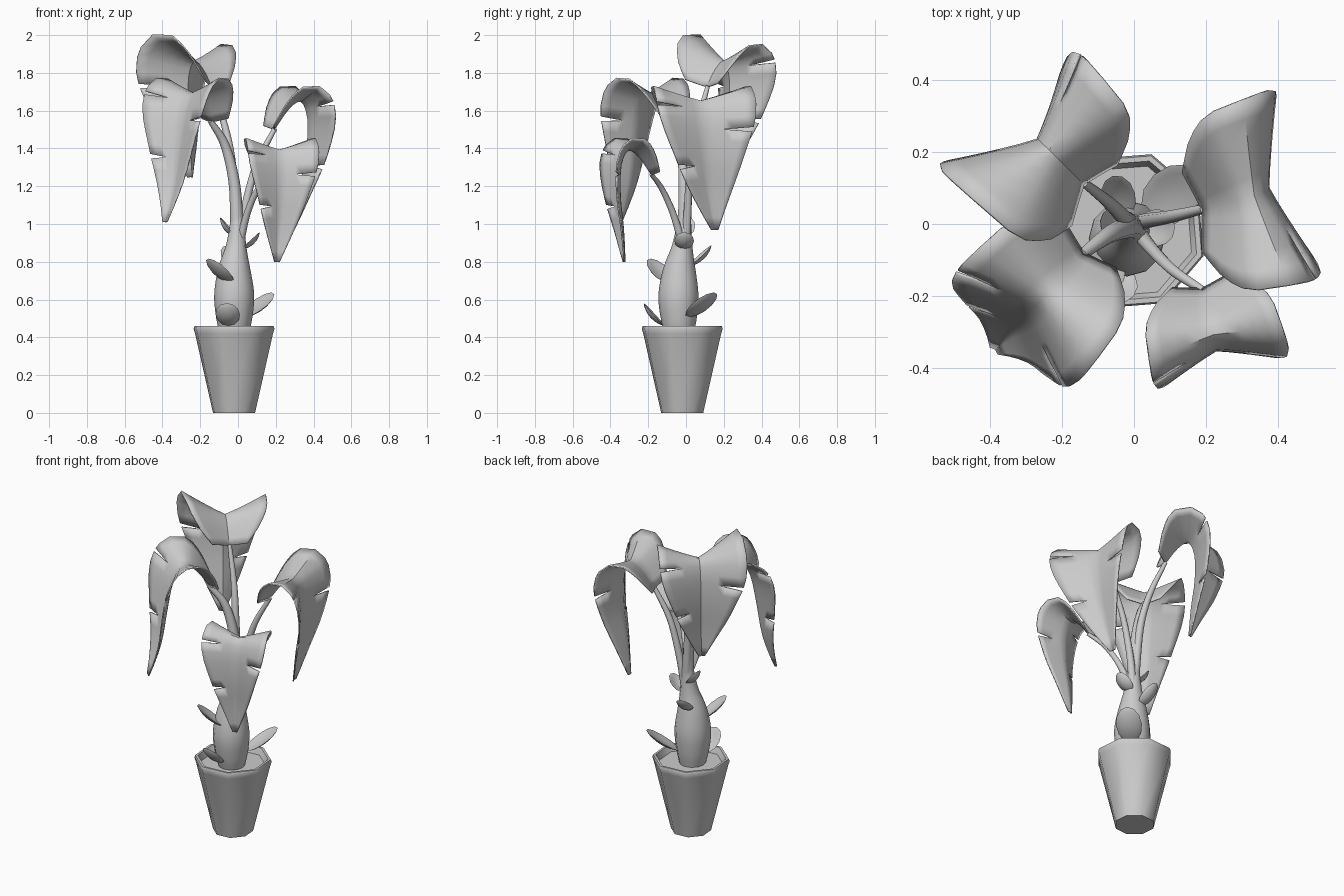
import bpy, bmesh
from math import sin, cos, radians, pi
from mathutils import Vector

cube = bpy.data.objects.get("Cube")
if cube:
    bpy.data.objects.remove(cube)

grey = bpy.data.materials.new("plain_grey")
grey.use_nodes = True
grey.diffuse_color = (0.6, 0.6, 0.6, 1)
grey.node_tree.nodes["Principled BSDF"].inputs["Base Color"].default_value = (0.6, 0.6, 0.6, 1)


def finish(name, bm, angle=50):
    mesh = bpy.data.meshes.new(name)
    bm.to_mesh(mesh)
    bm.free()
    mesh.materials.append(grey)
    ob = bpy.data.objects.new(name, mesh)
    bpy.context.collection.objects.link(ob)
    bpy.ops.object.select_all(action="DESELECT")
    ob.select_set(True)
    bpy.context.view_layer.objects.active = ob
    bpy.ops.object.shade_smooth_by_angle(angle=radians(angle))
    return ob


def spline(pts, u):
    """Catmull-Rom value of a point list at parameter u."""
    i = min(int(u), len(pts) - 2)
    f = u - i
    b, c = pts[i], pts[i + 1]
    a = pts[i - 1] if i else b * 2 - c
    d = pts[i + 2] if i + 2 < len(pts) else c * 2 - b
    return b + (c - a) * (f / 2) + (a - b * 2.5 + c * 2 - d / 2) * f ** 2 + ((b - c) * 1.5 + (d - a) / 2) * f ** 3


def tube(name, pts, sides=10, steps=5):
    """Tapered tube; each point is x, y, z, radius."""
    bm = bmesh.new()
    pts = [Vector(p) for p in pts]
    rings = []
    count = (len(pts) - 1) * steps
    for k in range(count + 1):
        u = k / steps
        p = spline(pts, u)
        t = (spline(pts, min(u + .05, len(pts) - 1)) - spline(pts, max(u - .05, 0))).to_3d().normalized()
        side = t.cross(Vector((0, 1, 0))).normalized()
        up = side.cross(t)
        rings.append([bm.verts.new(p.to_3d() + (side * cos(a) + up * sin(a)) * p.w)
                      for a in (2 * pi * j / sides for j in range(sides))])
    for r, q in zip(rings, rings[1:]):
        for j in range(sides):
            bm.faces.new((r[j], r[j - 1], q[j - 1], q[j]))
    bm.faces.new(rings[0])
    bm.faces.new(rings[-1][::-1])
    bmesh.ops.recalc_face_normals(bm, faces=bm.faces)
    return finish(name, bm)


# Eight-sided pot with rounded rim and soil
bm = bmesh.new()
profile = [(.117, 0), (.217, .42), (.225, .445), (.22, .46), (.205, .46), (.199, .445), (.19, .42)]
rings = []
for r, z in profile:
    angles = [radians(27 + 45 * j) for j in range(8)]
    rings.append([bm.verts.new((r * cos(a) - .021, r * sin(a) - .02, z)) for a in angles])
for r, q in zip(rings, rings[1:]):
    for j in range(8):
        bm.faces.new((r[j - 1], r[j], q[j], q[j - 1]))
bm.faces.new(rings[0][::-1])
bm.faces.new(rings[-1])
finish("pot", bm)

# Swollen trunk and the four leaf stalks
tube("trunk", [(-.02, -.035, .41, .075), (-.02, -.038, .5, .095), (-.02, -.04, .62, .106),
               (-.02, -.035, .75, .088), (-.01, -.02, .88, .055), (-.005, -.01, 1, .038),
               (-.01, -.005, 1.08, .03)], 12)
tube("stalk_front_right", [(-.005, -.01, .98, .036), (-.02, -.01, 1.22, .03), (-.07, -.03, 1.42, .024),
                           (-.145, -.085, 1.545, .015)])
tube("stalk_back_right", [(-.005, 0, .95, .026), (-.03, .02, 1.3, .022), (-.07, .06, 1.52, .018),
                          (-.14, .115, 1.73, .012)])
tube("stalk_back_left", [(.01, 0, .92, .024), (.04, .01, 1.1, .021), (.1, .02, 1.32, .018),
                         (.195, .042, 1.505, .013)])
tube("stalk_front_left", [(.01, -.02, .9, .022), (.05, -.07, 1.06, .018), (.11, -.13, 1.19, .015),
                          (.192, -.185, 1.265, .011)])

# Drooping leaves: outward reach, height and half width along the midrib
MIDRIB = [Vector(p) for p in ((0, 0, .12), (.08, .11, .23), (.15, .15, .28), (.195, .06, .275),
                              (.2, -.13, .2), (.18, -.33, .115), (.17, -.53, .02))]
NOTCHES = [(2.6, -1), (3.35, 1), (4.3, -1)]
COLUMNS = [k / 5 for k in range(-5, 6)]


def leaf(name, base, azimuth, size, width, fold, roll=0, drift=(0, 0, 0)):
    """Drift moves the tip sideways; roll lifts one lobe above the other."""
    az = radians(azimuth)
    out = Vector((cos(az), sin(az), 0))
    side = Vector((-sin(az), cos(az), 0))
    end = len(MIDRIB) - 1

    def mid(u):
        m = spline(MIDRIB, u)
        return Vector(base) + out * (m.x * size) + Vector((0, 0, m.y * size)) + Vector(drift) * (u / end) ** 3

    def point(u, s):
        t = (mid(min(u + .05, end)) - mid(max(u - .05, 0))).normalized()
        w = spline(MIDRIB, u).z * width
        lift = fold * abs(s) ** 1.1 * (1 + .2 * u / end) + roll * s * (1 - u / end)
        return mid(u) + side * (s * w) + t.cross(side) * (lift * w)

    # Rows as (parameter, notch side, gap direction)
    rows = [(k / 3, 0, 0) for k in range(3 * end + 1)]
    rows = [r for r in rows if all(abs(r[0] - n) > .12 for n, _ in NOTCHES)]
    rows += [(n, sgn, d) for n, sgn in NOTCHES for d in (-1, 1)]
    rows.sort(key=lambda r: (r[0], r[2]))
    bm = bmesh.new()
    grid = [[bm.verts.new(point(u + d * .1 * max(0, s * sgn - .4), s)) for s in COLUMNS]
            for u, sgn, d in rows]
    for i in range(len(rows) - 1):
        if rows[i][2] == -1:
            continue
        a, b = grid[i], grid[i + 1]
        for j in range(len(COLUMNS) - 1):
            bm.faces.new((a[j], b[j], b[j + 1], a[j + 1]))
    bmesh.ops.remove_doubles(bm, verts=bm.verts, dist=.0005)
    ob = finish(name, bm, 40)
    solid = ob.modifiers.new("thickness", "SOLIDIFY")
    solid.thickness = .008
    solid.offset = 0


leaf("leaf_back_left", (.19, .04, 1.5), 14, 1, .95, .3, 0, (-.07, .07, 0))
leaf("leaf_back_right", (-.14, .11, 1.725), 135, .9, .88, .48, .17, (0, -.02, 0))
leaf("leaf_front_right", (-.14, -.08, 1.54), 228, 1, .8, .36, 0, (-.13, -.14, 0))
leaf("leaf_front_left", (.19, -.18, 1.26), -76, .87, .68, .33, 0, (-.02, 0, 0))


# Small cupped scales around the trunk
def scale_leaf(name, root, tip, half_width):
    root, tip = Vector(root), Vector(tip)
    along = (tip - root) / 2
    flat = Vector((along.x, along.y, 0))
    side = Vector((0, 0, 1)).cross(flat).normalized()
    normal = along.normalized().cross(side)
    bm = bmesh.new()
    bmesh.ops.create_uvsphere(bm, u_segments=12, v_segments=8, radius=1)
    for v in bm.verts:
        x, y, z = v.co
        v.co = (root + tip) / 2 + along * x + side * (y * half_width) \
            + normal * (z * .008 + (x * x + y * y - .5) * .018)
    bmesh.ops.recalc_face_normals(bm, faces=bm.faces)
    finish(name, bm)


SCALES = [((-.05, -.12, .455), (-.06, -.23, .575), .065), ((.04, .02, .5), (.18, .15, .63), .075),
          ((-.04, -.09, .68), (-.16, -.19, .81), .068), ((-.03, .02, .77), (-.06, .14, .88), .048),
          ((.02, -.01, .86), (.12, -.01, .95), .052), ((-.02, 0, .93), (-.1, .01, 1.03), .045)]
for k, (root, tip, half) in enumerate(SCALES):
    scale_leaf(f"trunk_scale_{k + 1}", root, tip, half)
